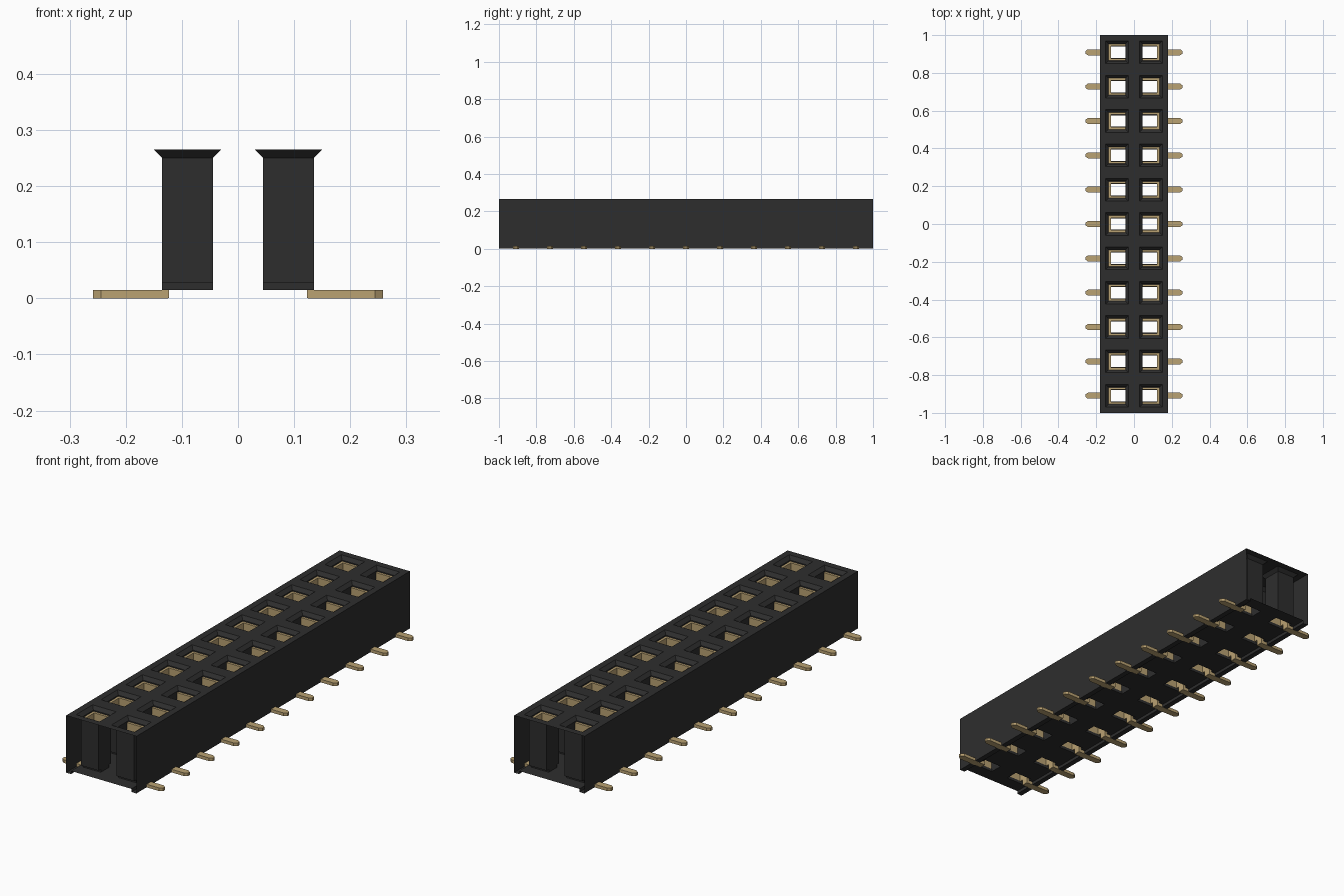
import bpy, bmesh

cube = bpy.data.objects.get("Cube")
if cube:
    bpy.data.objects.remove(cube, do_unlink=True)

COUNT = 11
PITCH = 2 / COUNT
COLUMN_X = 0.09
HALF_W = 0.18
TOP, FLOOR, BOTTOM = 0.265, 0.028, 0.015
SKIRT_X = 0.155
ROWS = [(i - (COUNT - 1) / 2) * PITCH for i in range(COUNT)]


def material(name, color, roughness):
    mat = bpy.data.materials.new(name)
    mat.use_nodes = True
    mat.diffuse_color = (*color, 1)
    node = mat.node_tree.nodes["Principled BSDF"]
    node.inputs["Base Color"].default_value = (*color, 1)
    node.inputs["Roughness"].default_value = roughness
    return mat


def finish(bm, name, mat):
    bmesh.ops.remove_doubles(bm, verts=bm.verts[:], dist=1e-5)
    mesh = bpy.data.meshes.new(name)
    bm.to_mesh(mesh)
    bm.free()
    mesh.materials.append(mat)
    obj = bpy.data.objects.new(name, mesh)
    bpy.context.collection.objects.link(obj)
    return obj


def face(bm, points):
    f = bm.faces.new([bm.verts.new(p) for p in points])
    if f.calc_area() < 1e-8:
        bm.faces.remove(f)


def pierced_sheet(bm, z, edge_x, hx, hy, up):
    """Flat sheet with a rectangular hole at every pocket."""
    xs = [-edge_x, -COLUMN_X - hx, -COLUMN_X + hx, COLUMN_X - hx, COLUMN_X + hx, edge_x]
    ys = [-1] + [y + s * hy for y in ROWS for s in (-1, 1)] + [1]
    for i in range(len(xs) - 1):
        for j in range(len(ys) - 1):
            if i % 2 and j % 2:
                continue
            a, b, c, d = xs[i], xs[i + 1], ys[j], ys[j + 1]
            pts = [(a, c, z), (b, c, z), (b, d, z), (a, d, z)]
            face(bm, pts if up else pts[::-1])


def ring(cx, cy, hx, hy, z):
    return [(cx + sx * hx, cy + sy * hy, z) for sx, sy in ((-1, -1), (1, -1), (1, 1), (-1, 1))]


def pocket(bm, cx, cy):
    """Funnel, shaft, ledge and slot, facing inwards."""
    steps = [(0.06, 0.06, TOP), (0.045, 0.045, 0.25), (0.045, 0.045, FLOOR),
             (0.045, 0.03, FLOOR), (0.045, 0.03, BOTTOM)]
    rings = [ring(cx, cy, *s) for s in steps]
    for up, low in zip(rings, rings[1:]):
        for k in range(4):
            n = (k + 1) % 4
            face(bm, [up[k], up[n], low[n], low[k]])


def prism(bm, outline, z0, z1):
    """Extrude a flat outline between two heights."""
    f = bm.faces.new([bm.verts.new((x, y, z0)) for x, y in outline])
    out = bmesh.ops.extrude_face_region(bm, geom=[f])
    verts = [v for v in out["geom"] if isinstance(v, bmesh.types.BMVert)]
    bmesh.ops.translate(bm, verts=verts, vec=(0, 0, z1 - z0))


def box(bm, x0, x1, y0, y1, z0, z1):
    prism(bm, [(x0, y0), (x1, y0), (x1, y1), (x0, y1)], z0, z1)


black = material("black plastic", (0.027, 0.027, 0.027), 0.6)
gold = material("gold metal", (0.49, 0.36, 0.17), 0.5)

# Housing: open-ended shell with pockets through it
bm = bmesh.new()
pierced_sheet(bm, TOP, HALF_W, 0.06, 0.06, True)
pierced_sheet(bm, BOTTOM, SKIRT_X, 0.045, 0.03, False)
for s in (-1, 1):
    # Outer wall, skirt underside and skirt inner wall
    profile = [(HALF_W, TOP), (HALF_W, 0.0005), (SKIRT_X, 0.0005), (SKIRT_X, BOTTOM)]
    for (xa, za), (xb, zb) in zip(profile, profile[1:]):
        pts = [(s * xa, 1, za), (s * xa, -1, za), (s * xb, -1, zb), (s * xb, 1, zb)]
        face(bm, pts if s > 0 else pts[::-1])
    for y in ROWS:
        pocket(bm, s * COLUMN_X, y)
finish(bm, "housing", black)

# Contacts: three-sided sleeves, and tails with chamfered tips
sleeves, tails = bmesh.new(), bmesh.new()
for s in (-1, 1):
    for y in ROWS:
        outer, inner = s * 0.1345, s * 0.046
        box(sleeves, s * 0.123, outer, y - 0.0445, y + 0.0445, FLOOR + 0.0005, 0.245)
        for t in (-1, 1):
            box(sleeves, inner, s * 0.123, y + t * 0.033, y + t * 0.0445, FLOOR + 0.0005, 0.245)
        box(sleeves, s * 0.123, outer, y - 0.016, y + 0.016, 0.001, FLOOR + 0.0005)
        half = [(0.125, 0.016), (0.244, 0.016), (0.258, 0.006)]
        outline = [(s * x, y - w) for x, w in half] + [(s * x, y + w) for x, w in half[::-1]]
        prism(tails, outline, 0, 0.0145)
for mesh, name in ((sleeves, "contact_sleeves"), (tails, "contact_tails")):
    bmesh.ops.recalc_face_normals(mesh, faces=mesh.faces[:])
    finish(mesh, name, gold)
